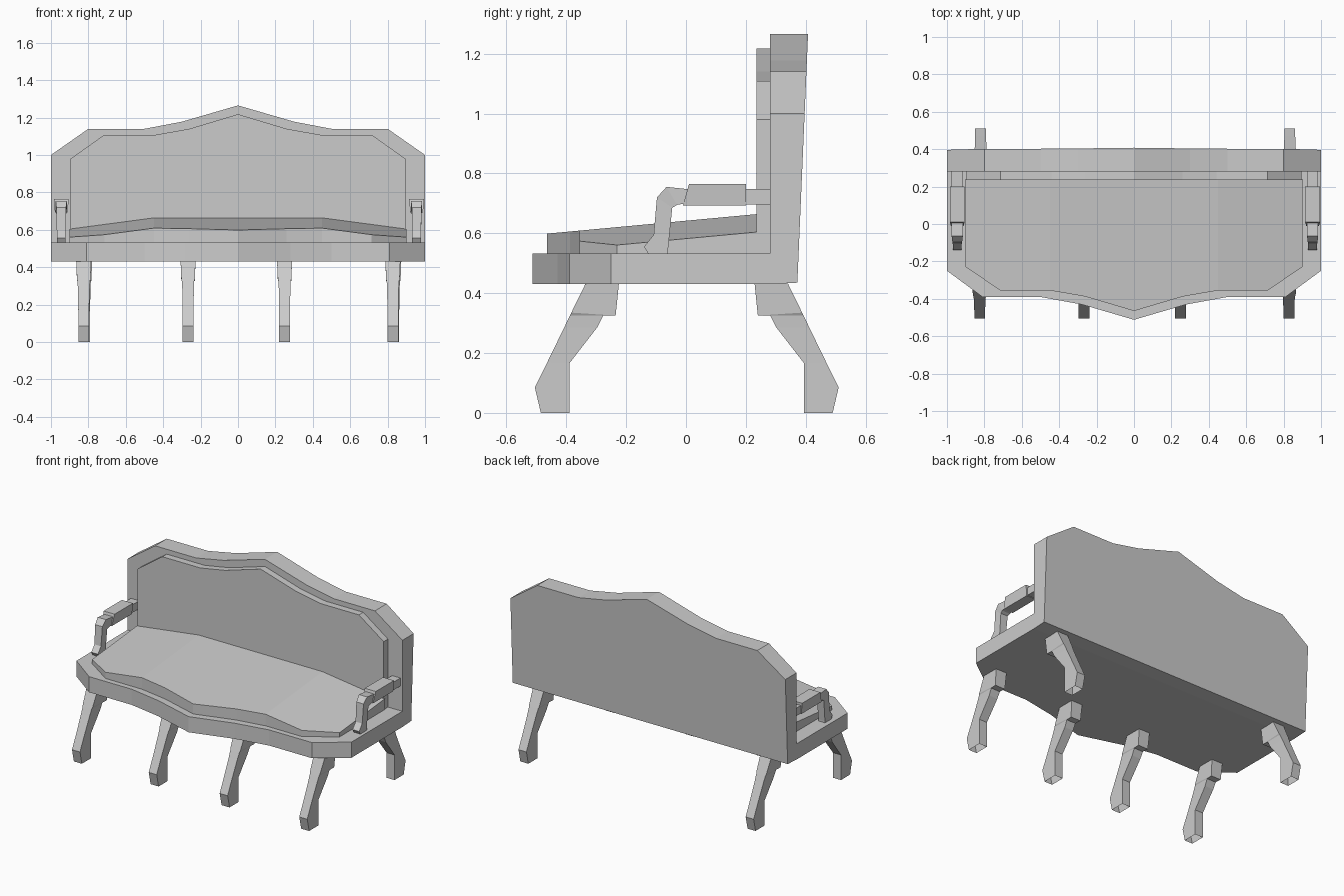
import bpy

cube = bpy.data.objects.get("Cube")
if cube:
    bpy.data.objects.remove(cube, do_unlink=True)

GREY = (0.6, 0.6, 0.6, 1.0)
grey = bpy.data.materials.new("plain_grey")
grey.use_nodes = True
grey.diffuse_color = GREY
grey.node_tree.nodes["Principled BSDF"].inputs["Base Color"].default_value = GREY


def loft(name, rings, open_start=False):
    """Skin four-cornered rings into a flat-shaded solid."""
    import bmesh
    bm = bmesh.new()
    loops = [[bm.verts.new(p) for p in ring] for ring in rings]
    for a, b in zip(loops, loops[1:]):
        for i in range(4):
            j = (i + 1) % 4
            bm.faces.new((a[i], a[j], b[j], b[i]))
    bm.faces.new(loops[-1])
    # the start cap guides the normals even when it is left open
    cap = bm.faces.new(loops[0])
    bmesh.ops.recalc_face_normals(bm, faces=bm.faces)
    if open_start:
        bmesh.ops.delete(bm, geom=[cap], context='FACES_ONLY')
    mesh = bpy.data.meshes.new(name)
    bm.to_mesh(mesh)
    bm.free()
    mesh.materials.append(grey)
    obj = bpy.data.objects.new(name, mesh)
    bpy.context.collection.objects.link(obj)
    return obj


def mirrored(half):
    """Extend a right-half outline, starting at x = 0, to both sides."""
    return [(-x, v) for x, v in reversed(half[1:])] + half


def side_rings(x, steps):
    """Rings from side-view steps: outer point, inner point, half width."""
    return [[(x - w, *a), (x + w, *a), (x + w, *b), (x - w, *b)]
            for a, b, w in steps]


# Seat base with a serpentine front
FRONT = [(0, -.512), (.28, -.43), (.5, -.39), (.81, -.39), (1, -.25)]
loft("seat_base", [[(x, y, .43), (x, .28, .43), (x, .28, .533), (x, y, .533)]
                   for x, y in mirrored(FRONT)])

# Crested backboard, its rear face leaning outward
CREST = [(0, 1.265), (.3, 1.178), (.5, 1.14), (.8, 1.14), (1, 1.0)]
loft("backboard", [[(x, .28, .43), (x, .372, .435),
                    (x, .372 + .043 * (z - .435), z), (x, .28, z)]
                   for x, z in mirrored(CREST)])

# Raised back panel
PANEL = [(0, 1.218), (.26, 1.14), (.44, 1.108), (.715, 1.108), (.895, .98)]
loft("back_cushion", [[(x, .235, .53), (x, .285, .53), (x, .285, z), (x, .235, z)]
                      for x, z in mirrored(PANEL)])


# Seat cushion sloping up to the back and down toward the arms
def cushion_top(x, y):
    return .642 + .093 * y - .133 * max(0, abs(x) - .45)


PAD_FRONT = [(0, -.465), (.26, -.388), (.45, -.355), (.715, -.355), (.9, -.23)]
loft("seat_cushion", [[(x, y, .53), (x, .24, .53),
                       (x, .24, cushion_top(x, .24)), (x, y, cushion_top(x, y))]
                      for x, y in mirrored(PAD_FRONT)])

# Legs: bent profile with a stepped bracket at the top, feet left open
LEG = [((-.485, 0), (-.39, 0), .029), ((-.505, .085), (-.39, .085), .029),
       ((-.464, .168), (-.39, .165), .029), ((-.407, .285), (-.297, .285), .031),
       ((-.388, .325), (-.277, .325), .033), ((-.383, .335), (-.235, .325), .036),
       ((-.335, .433), (-.224, .433), .04)]
REAR = [((.005 - a, z), (.005 - b, t), w) for (a, z), (b, t), w in LEG]
for name, x, steps in (("front_leg_right", -.825, LEG),
                       ("front_leg_centre_right", -.267, LEG),
                       ("front_leg_centre_left", .249, LEG),
                       ("front_leg_left", .828, LEG),
                       ("rear_leg_right", -.82, REAR),
                       ("rear_leg_left", .833, REAR)):
    loft(name, side_rings(x, steps), open_start=True)

# Armrests: curved post and rail, with a wider pad on top
ARM = [((-.125, .53), (-.06, .53), .024), ((-.14, .555), (-.06, .545), .024),
       ((-.108, .595), (-.055, .595), .024), ((-.097, .72), (-.046, .685), .026),
       ((-.065, .755), (-.03, .695), .03), ((0, .748), (0, .7), .03),
       ((.285, .748), (.285, .695), .03)]
for side, x in (("right", -.945), ("left", .955)):
    loft("arm_rail_" + side, side_rings(x, ARM))
    loft("arm_pad_" + side,
         [[(x - .034, y0, .693), (x + .034, y0, .693),
           (x + .04, y1, .765), (x - .04, y1, .765)]
          for y0, y1 in ((-.01, .01), (.2, .2))])
